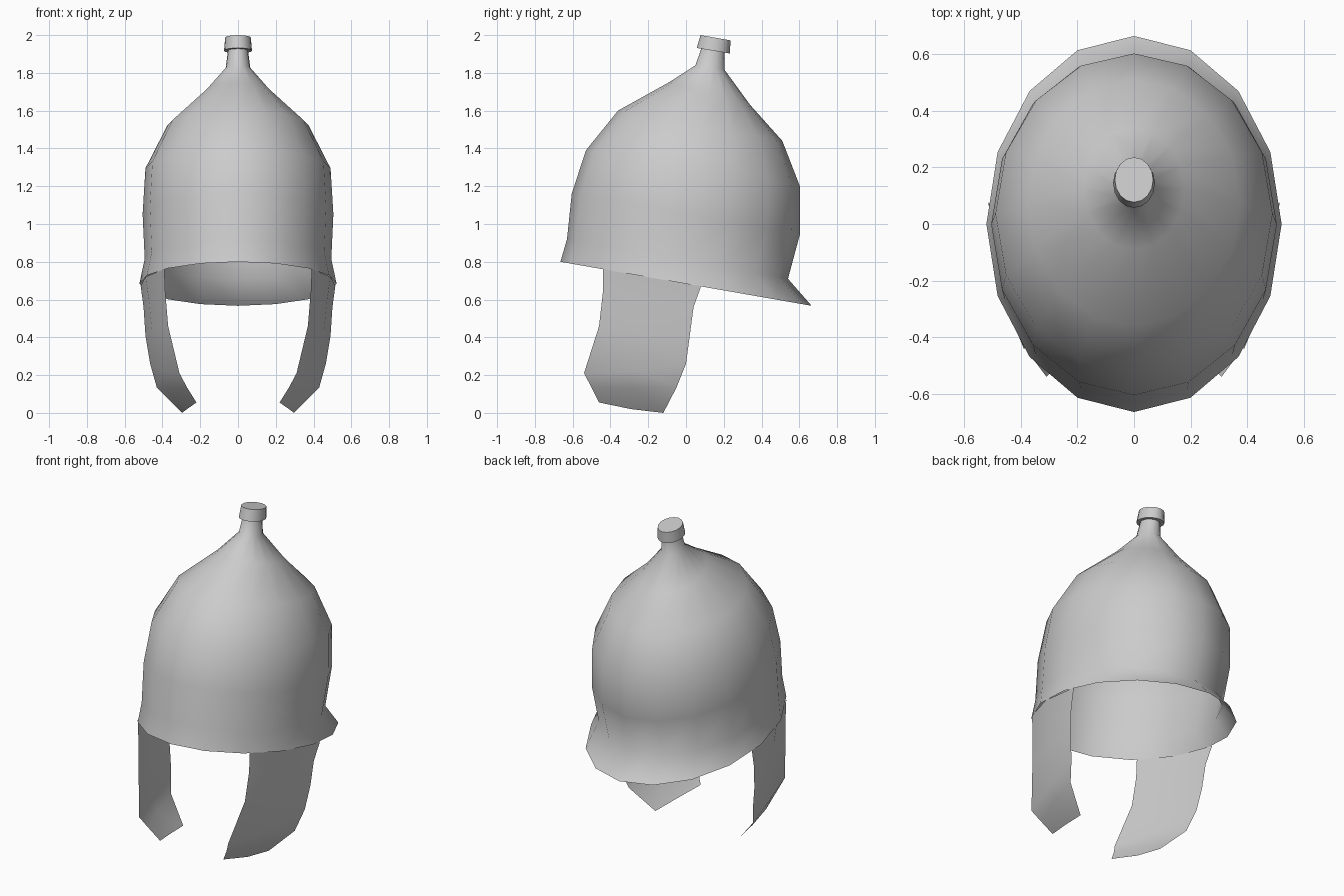
import bpy, bmesh, math

if "Cube" in bpy.data.objects:
    bpy.data.objects.remove(bpy.data.objects["Cube"])

SIDES = 16


def finish(name, bm, angle):
    bmesh.ops.recalc_face_normals(bm, faces=bm.faces[:])
    me = bpy.data.meshes.new(name)
    bm.to_mesh(me)
    bm.free()
    ob = bpy.data.objects.new(name, me)
    bpy.context.collection.objects.link(ob)
    bpy.ops.object.select_all(action='DESELECT')
    ob.select_set(True)
    bpy.context.view_layer.objects.active = ob
    bpy.ops.object.shade_smooth_by_angle(angle=math.radians(angle))
    return ob


def bridge(bm, rows, closed):
    for a, b in zip(rows, rows[1:]):
        n = len(a)
        for i in range(n if closed else n - 1):
            j = (i + 1) % n
            bm.faces.new((a[i], a[j], b[j], b[i]))


def tilted_loft(name, rings, cap, angle):
    # each ring: front y, front z, back y, back z, half width
    bm = bmesh.new()
    rows = []
    for yf, zf, yb, zb, w in rings:
        row = []
        for i in range(SIDES):
            a = 2 * math.pi * i / SIDES
            t = (1 - math.cos(a)) / 2
            row.append(bm.verts.new((w * math.sin(a), yf + (yb - yf) * t, zf + (zb - zf) * t)))
        rows.append(row)
    bridge(bm, rows, True)
    if cap:
        bm.faces.new(rows[0][::-1])
        bm.faces.new(rows[-1])
    return finish(name, bm, angle)


# Helmet bowl: flared rim, dome and narrow neck, open underneath
tilted_loft("helmet_bowl", [
    (-0.665, 0.80, 0.665, 0.567, 0.522),
    (-0.63, 0.92, 0.54, 0.71, 0.494),
    (-0.605, 1.16, 0.603, 0.945, 0.505),
    (-0.53, 1.39, 0.603, 1.20, 0.49),
    (-0.36, 1.60, 0.51, 1.44, 0.375),
    (-0.09, 1.75, 0.34, 1.63, 0.18),
    (0.05, 1.84, 0.205, 1.815, 0.065),
    (0.085, 1.94, 0.205, 1.915, 0.052),
], False, 80)

# Knob on top of the neck
tilted_loft("top_knob", [
    (0.057, 1.932, 0.232, 1.903, 0.074),
    (0.077, 2.0, 0.236, 1.972, 0.068),
], True, 80)

# Cheek guards: rows of front edge, middle and back edge, mirrored
cheek = [
    ((0.39, -0.44, 0.762), (0.49, -0.20, 0.72), (0.515, 0.08, 0.671)),
    ((0.385, -0.44, 0.64), (0.472, -0.20, 0.60), (0.50, 0.04, 0.56)),
    ((0.37, -0.46, 0.46), (0.455, -0.22, 0.43), (0.49, 0.02, 0.41)),
    ((0.31, -0.54, 0.21), (0.41, -0.26, 0.22), (0.465, 0.0, 0.26)),
    ((0.27, -0.50, 0.135), (0.365, -0.275, 0.13), (0.43, -0.05, 0.135)),
    ((0.22, -0.46, 0.055), (0.27, -0.29, 0.02), (0.297, -0.12, 0.0)),
]
for side, label in ((1, "left"), (-1, "right")):
    bm = bmesh.new()
    bridge(bm, [[bm.verts.new((side * x, y, z)) for x, y, z in row] for row in cheek], False)
    finish(label + "_cheek_guard", bm, 60)
